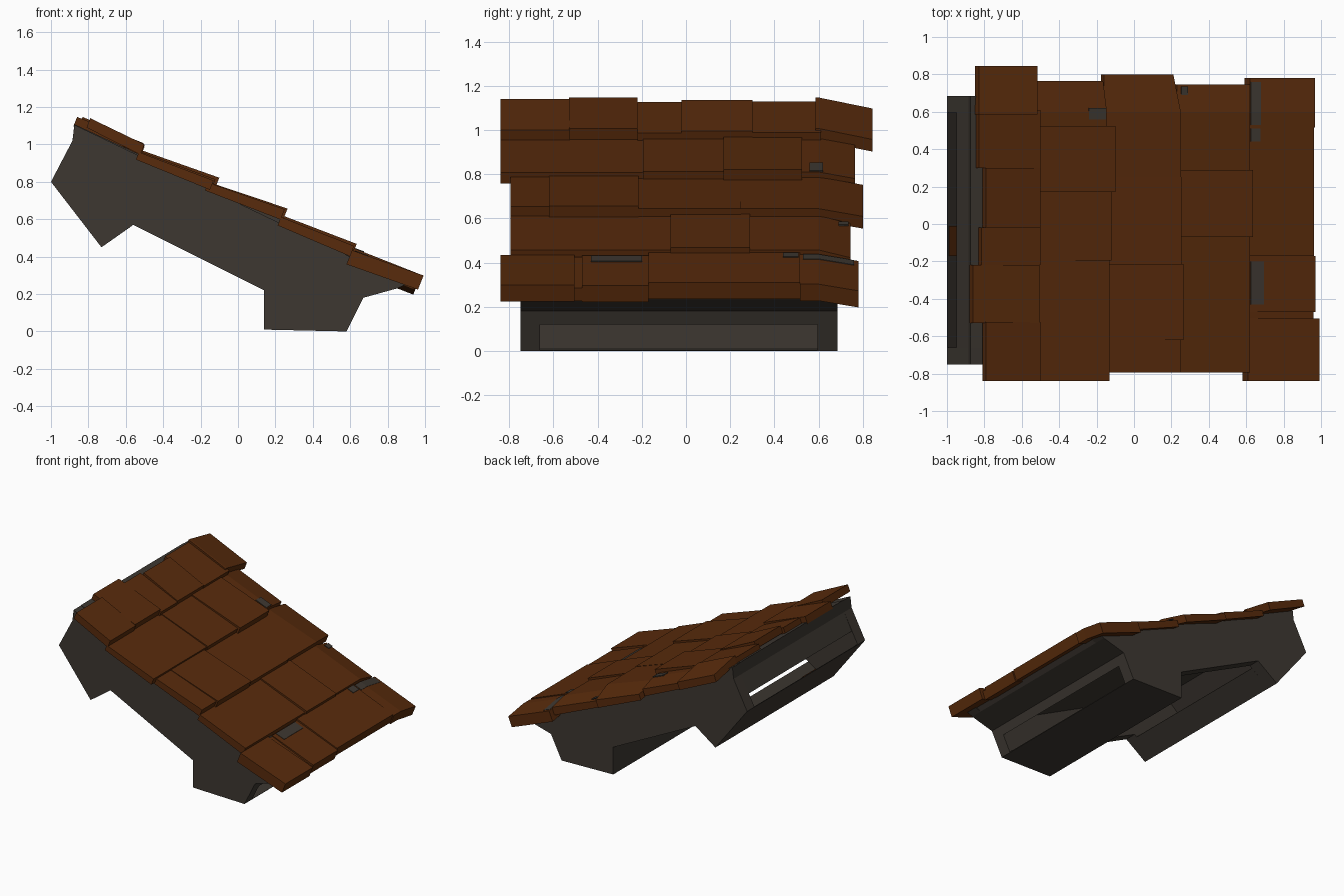
import bpy, bmesh


def material(name, rgb):
    m = bpy.data.materials.new(name)
    m.diffuse_color = (*rgb, 1)
    return m


GREY = material("weathered_grey", (0.047, 0.039, 0.031))
BROWN = material("shingle_brown", (0.099, 0.024, 0.0035))


def loft(name, sections, mat):
    """Join equal-length rings of points into a closed solid."""
    bm = bmesh.new()
    rings = [[bm.verts.new(p) for p in s] for s in sections]
    n = len(rings[0])
    for a, b in zip(rings, rings[1:]):
        for i in range(n):
            j = (i + 1) % n
            bm.faces.new((a[i], a[j], b[j], b[i]))
    bm.faces.new(rings[0])
    bm.faces.new(rings[-1])
    bmesh.ops.recalc_face_normals(bm, faces=bm.faces)
    me = bpy.data.meshes.new(name)
    bm.to_mesh(me)
    bm.free()
    me.materials.append(mat)
    ob = bpy.data.objects.new(name, me)
    bpy.context.collection.objects.link(ob)
    return ob


def prism(name, profile, y0, y1, mat):
    return loft(name, [[(x, y, z) for x, z in profile] for y in (y0, y1)], mat)


# Side walls: low shoulders outside, so the drooping shingles cover them
FRONT, BACK, WALL = -0.75, 0.685, 0.09
side = [(-1, 0.8), (-0.885, 1.02), (-0.875, 1.105), (0.62, 0.39), (0.92, 0.26),
        (0.85, 0.23), (0.67, 0.18), (0.58, 0), (0.14, 0.01), (0.14, 0.22),
        (-0.56, 0.57), (-0.73, 0.45)]
prism("front_wall", side, FRONT, FRONT + WALL, GREY)
prism("back_wall", side, BACK - WALL, BACK, GREY)

# Boards spanning between the walls; both ends and the middle stay open
boards = {
    "roof_board": [(-0.875, 1.108), (0.62, 0.415), (0.92, 0.28), (0.85, 0.23),
                   (0.67, 0.18), (0.64, 0.12), (0.60, 0.26), (-0.84, 0.99),
                   (-0.95, 0.89), (-0.885, 1.02)],
    "upper_floor": [(-1, 0.8), (-0.73, 0.45), (-0.73, 0.454), (-0.997, 0.803)],
    "upper_step": [(-0.73, 0.45), (-0.579, 0.556), (-0.58, 0.559), (-0.73, 0.454)],
    "lower_floor": [(0.14, 0.01), (0.58, 0), (0.582, 0.004), (0.14, 0.014)],
    "lower_step": [(0.14, 0.01), (0.145, 0.01), (0.145, 0.217), (0.14, 0.22)],
}
for name, profile in boards.items():
    prism(name, profile, FRONT + WALL, BACK - WALL, GREY)


def shingle(name, x0, z0, x1, z1, t0, t1, y0, y1, droop=0.0, trim=0.0, mat=BROWN):
    """Sloping slab; with droop its far edge bends down past the wall."""
    def section(y, drop=0.0, cut=0.0):
        xe = x1 - cut
        return [(x0, y, z0 - drop), (xe, y, z1 - drop),
                (xe - 0.4 * t1, y, z1 - t1 - drop), (x0 - 0.4 * t0, y, z0 - t0 - drop)]
    rings = [section(y0)]
    if droop:
        rings += [section(0.6), section(y1, droop, trim)]
    else:
        rings.append(section(y1))
    return loft(name, rings, mat)


# Each course: top heights at both ends, thickness at both ends, droop and trim
# at the back, then shingles as (y0, y1, upper x, lower x, lift)
courses = [
    (1.135, 0.995, 0.05, 0.055, 0.05, 0.0, [
        (-0.84, -0.525, -0.79, -0.50, 0.005), (-0.53, -0.22, -0.86, -0.505, 0.012),
        (-0.22, -0.02, -0.815, -0.50, -0.008), (-0.02, 0.30, -0.79, -0.50, 0.0),
        (0.30, 0.61, -0.83, -0.50, -0.006), (0.585, 0.845, -0.83, -0.515, 0.012)]),
    (0.962, 0.81, 0.04, 0.05, 0.03, 0.02, [
        (-0.84, -0.195, -0.53, -0.13, -0.003), (-0.195, 0.17, -0.53, -0.12, 0.003),
        (0.17, 0.525, -0.53, -0.10, 0.012), (0.525, 0.765, -0.53, -0.145, 0.0)]),
    (0.788, 0.645, 0.042, 0.055, 0.035, 0.04, [
        (-0.795, -0.62, -0.16, 0.25, 0.008), (-0.62, -0.215, -0.16, 0.265, 0.012),
        (-0.215, 0.25, -0.16, 0.255, 0.0), (0.25, 0.80, -0.16, 0.25, -0.001)]),
    (0.615, 0.46, 0.045, 0.055, 0.035, 0.0, [
        (-0.795, -0.07, 0.23, 0.62, -0.003), (-0.07, 0.29, 0.23, 0.635, 0.008),
        (0.29, 0.745, 0.23, 0.62, -0.003)]),
    (0.437, 0.302, 0.075, 0.075, 0.03, 0.0, [
        (-0.84, -0.505, 0.61, 0.992, -0.003), (-0.47, -0.17, 0.62, 0.97, -0.005),
        (-0.17, 0.515, 0.62, 0.962, 0.008), (0.515, 0.78, 0.62, 0.967, 0.0)]),
]
for c, (z0, z1, t0, t1, droop, trim, tiles) in enumerate(courses, 1):
    for k, (y0, y1, x0, x1, lift) in enumerate(tiles, 1):
        bend = droop if k == len(tiles) else 0
        shingle(f"shingle_{c}_{k}", x0, z0 + lift, x1, z1 + lift, t0, t1, y0, y1, bend, trim)

# Filler strip in the gap of the lowest course
shingle("shingle_gap_strip", 0.62, 0.425, 0.96, 0.285, 0.06, 0.06, -0.51, -0.465)

# Worn patches where the grey boarding shows: x0, z0, x1, z1, y0, y1, droop
patches = [(0.625, 0.433, 0.695, 0.407, -0.43, -0.2, 0),
           (0.625, 0.446, 0.675, 0.428, 0.44, 0.51, 0),
           (0.625, 0.438, 0.68, 0.417, 0.53, 0.76, 0.027),
           (-0.24, 0.852, -0.15, 0.816, 0.56, 0.62, 0),
           (0.255, 0.586, 0.29, 0.572, 0.69, 0.735, 0)]
for k, (x0, z0, x1, z1, y0, y1, d) in enumerate(patches, 1):
    shingle(f"worn_patch_{k}", x0, z0, x1, z1, 0.006, 0.006, y0, y1, d, mat=GREY)

# Scrap of shingle lying inside the upper opening
prism("loose_scrap", [(-0.99, 0.797), (-0.94, 0.732), (-0.937, 0.735), (-0.987, 0.80)],
      -0.17, -0.01, BROWN)
